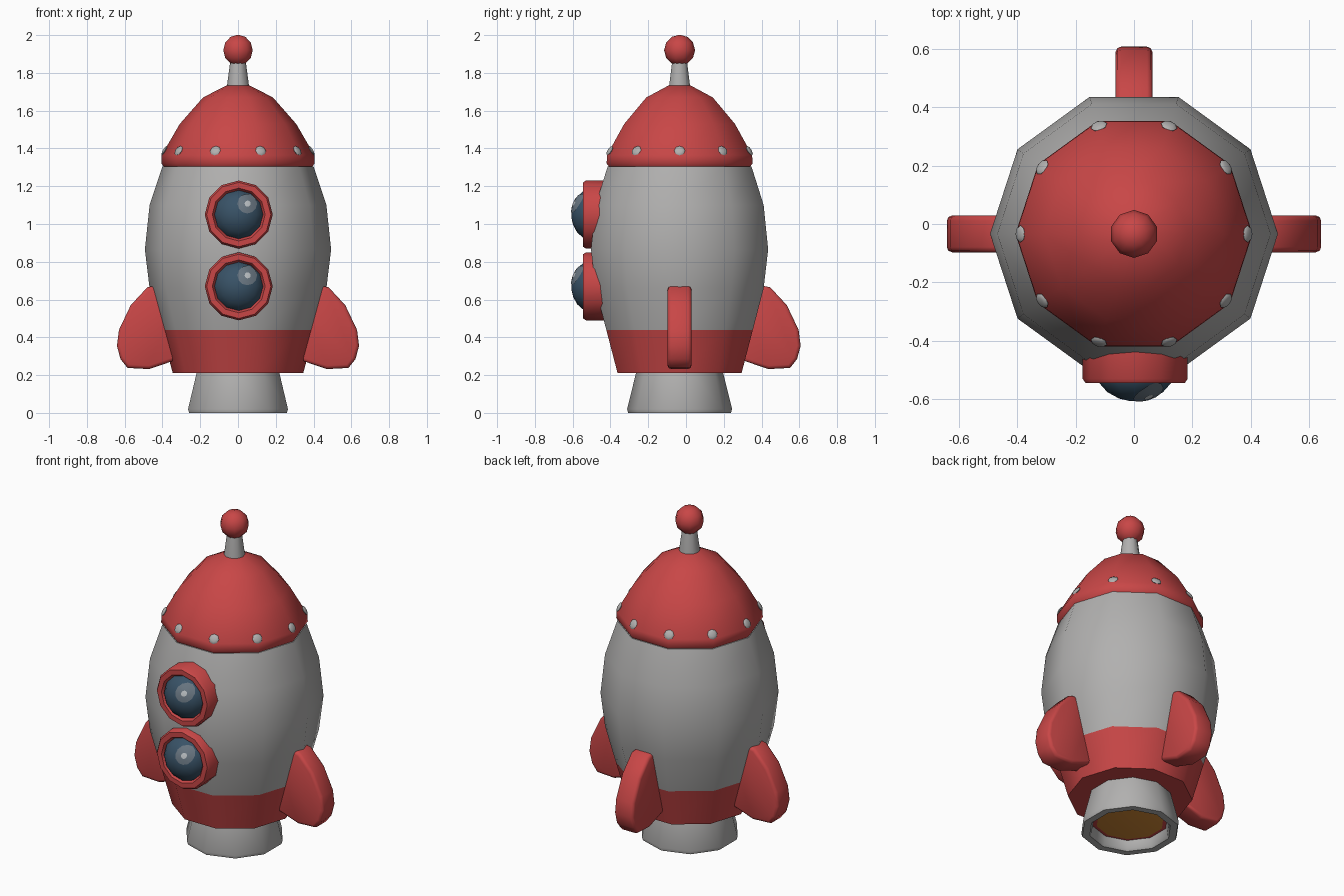
import bpy, bmesh, math
from mathutils import Matrix, Vector

if "Cube" in bpy.data.objects:
    bpy.data.objects.remove(bpy.data.objects["Cube"])

CY = -0.034  # rocket axis in y


def mat(name, rgb):
    m = bpy.data.materials.new(name)
    m.diffuse_color = (*rgb, 1)
    m.use_nodes = True
    m.node_tree.nodes["Principled BSDF"].inputs["Base Color"].default_value = m.diffuse_color
    return m


RED = mat("red", (0.58, 0.062, 0.062))
GREY = mat("light grey", (0.44, 0.435, 0.43))
GLASS = mat("dark blue glass", (0.04, 0.085, 0.135))
SHINE = mat("glass shine", (0.14, 0.18, 0.22))
GLINT = mat("white glint", (0.5, 0.53, 0.55))
ORANGE = mat("orange", (0.62, 0.24, 0.035))


def finish(name, bm, mats, matrix=Matrix(), rule=None, angle=42, recalc=True):
    if recalc:
        bmesh.ops.recalc_face_normals(bm, faces=bm.faces)
    if rule:
        for f in bm.faces:
            f.material_index = rule(f.calc_center_median())
    bm.transform(matrix)
    me = bpy.data.meshes.new(name)
    bm.to_mesh(me)
    bm.free()
    for m in mats:
        me.materials.append(m)
    ob = bpy.data.objects.new(name, me)
    bpy.context.collection.objects.link(ob)
    bpy.ops.object.select_all(action='DESELECT')
    ob.select_set(True)
    bpy.context.view_layer.objects.active = ob
    bpy.ops.object.shade_smooth_by_angle(angle=math.radians(angle))
    return ob


def lathe(profile, n=10, phase=0.0, closed=False):
    """Revolve (radius, z) points about z; open ends are capped unless closed."""
    bm = bmesh.new()
    rings = []
    for r, z in profile:
        rings.append([bm.verts.new((r * math.cos(phase + math.tau * i / n),
                                    r * math.sin(phase + math.tau * i / n), z))
                      for i in range(n)])
    pairs = list(zip(rings, rings[1:]))
    if closed:
        pairs.append((rings[-1], rings[0]))
    else:
        bm.faces.new(rings[0])
        bm.faces.new(rings[-1])
    for a, b in pairs:
        for i in range(n):
            j = (i + 1) % n
            bm.faces.new((a[i], a[j], b[j], b[i]))
    return bm


axis = Matrix.Translation((0, CY, 0))

# Hull with red lower band
hull = [(0.345, 0.21), (0.408, 0.44), (0.468, 0.66), (0.493, 0.865),
        (0.468, 1.10), (0.40, 1.305)]
finish("hull", lathe(hull), [GREY, RED], axis, lambda c: int(c.z < 0.44))

# Nose cone with bevelled rim
nose = [(0.388, 1.298), (0.406, 1.32), (0.404, 1.365), (0.308, 1.53),
        (0.185, 1.67), (0.062, 1.733)]
finish("nose_cone", lathe(nose), [RED], axis)

# Antenna and ball
finish("antenna_mast", lathe([(0.06, 1.70), (0.058, 1.733), (0.04, 1.87)]), [GREY], axis)
bm = bmesh.new()
bmesh.ops.create_uvsphere(bm, u_segments=10, v_segments=6, radius=0.082)
finish("antenna_ball", bm, [RED], Matrix.Translation((0, CY, 1.92)), angle=60)

# Hollow exhaust nozzle, with a red ring and orange disc inside
nozzle = [(0.226, 0.23), (0.232, 0.205), (0.278, 0.02), (0.272, 0.0),
          (0.23, 0.0), (0.22, 0.012), (0.213, 0.06), (0.19, 0.055)]


def nozzle_colour(c):
    r = math.hypot(c.x, c.y)
    if c.z > 0.1 and r < 0.1:
        return 0
    if r < 0.1:
        return 2
    return 1 if 0.05 < c.z < 0.06 else 0


finish("exhaust_nozzle", lathe(nozzle, phase=math.radians(18)),
       [GREY, RED, ORANGE], axis, nozzle_colour)

# Rivets around the nose rim, one per corner
for i in range(10):
    a = math.tau * i / 10
    out = Vector((math.cos(a) * 0.86, math.sin(a) * 0.86, 0.51))
    bm = bmesh.new()
    bmesh.ops.create_uvsphere(bm, u_segments=8, v_segments=6, radius=0.029)
    bm.transform(Matrix.Diagonal((1, 1, 0.3, 1)))
    m = (Matrix.Translation((math.cos(a) * 0.389, math.sin(a) * 0.389 + CY, 1.388))
         @ out.to_track_quat('Z', 'Y').to_matrix().to_4x4())
    finish(f"rivet_{i + 1}", bm, [GREY], m, angle=60)


# Portholes: red ring, glass dome, painted highlights
def dome(r):
    return 0.50 + 0.107 * math.sqrt(max(0, 1 - (r / 0.135) ** 2))


def dome_patch(x, y, radius, lift, n=12):
    """Thin round plate that follows the dome surface."""
    bm = bmesh.new()
    put = lambda u, v: bm.verts.new((u, v, dome(math.hypot(u, v)) + lift))
    mid = put(x, y)
    prev = None
    for k in (0.5, 1):
        ring = [put(x + radius * k * math.cos(math.tau * i / n),
                    y + radius * k * math.sin(math.tau * i / n)) for i in range(n)]
        for i in range(n):
            j = (i + 1) % n
            if prev:
                bm.faces.new((prev[i], ring[i], ring[j], prev[j]))
            else:
                bm.faces.new((mid, ring[i], ring[j]))
        prev = ring
    return bm


ring = [(0.18, 0.40), (0.18, 0.53), (0.17, 0.545), (0.14, 0.545),
        (0.126, 0.525), (0.126, 0.40)]
glass = [(r, dome(r)) for r in (0.134, 0.122, 0.095, 0.055, 0.02)]
for label, z in (("upper", 1.05), ("lower", 0.67)):
    m = Matrix.Translation((0.004, 0, z)) @ Matrix.Rotation(math.pi / 2, 4, 'X')
    finish(label + "_window_ring", lathe(ring, 12, closed=True), [RED], m)
    finish(label + "_window_glass", lathe(glass, 12), [GLASS], m, angle=60)
    finish(label + "_window_shine", dome_patch(0.045, 0.058, 0.052, 0.003),
           [SHINE], m, angle=60, recalc=False)
    finish(label + "_window_glint", dome_patch(0.047, 0.058, 0.016, 0.006),
           [GLINT], m, angle=60, recalc=False)

# Three bevelled fins: right, back, left
fin = [(0.30, 0.29), (0.47, 0.232), (0.585, 0.238), (0.622, 0.285), (0.641, 0.355),
       (0.63, 0.44), (0.568, 0.57), (0.48, 0.665), (0.43, 0.675), (0.33, 0.55)]
for label, deg in (("right", 0), ("back", 90), ("left", 180)):
    bm = bmesh.new()
    face = bm.faces.new([bm.verts.new((r, -0.063, z)) for r, z in fin])
    ext = bmesh.ops.extrude_face_region(bm, geom=[face])
    top = [v for v in ext["geom"] if isinstance(v, bmesh.types.BMVert)]
    bmesh.ops.translate(bm, verts=top, vec=(0, 0.126, 0))
    bmesh.ops.recalc_face_normals(bm, faces=bm.faces)
    rim = [e for e in bm.edges if abs(e.verts[0].co.y - e.verts[1].co.y) < 0.01]
    bmesh.ops.bevel(bm, geom=rim, offset=0.018, segments=2, profile=0.5, affect='EDGES')
    finish(label + "_fin", bm, [RED], axis @ Matrix.Rotation(math.radians(deg), 4, 'Z'), angle=50)
